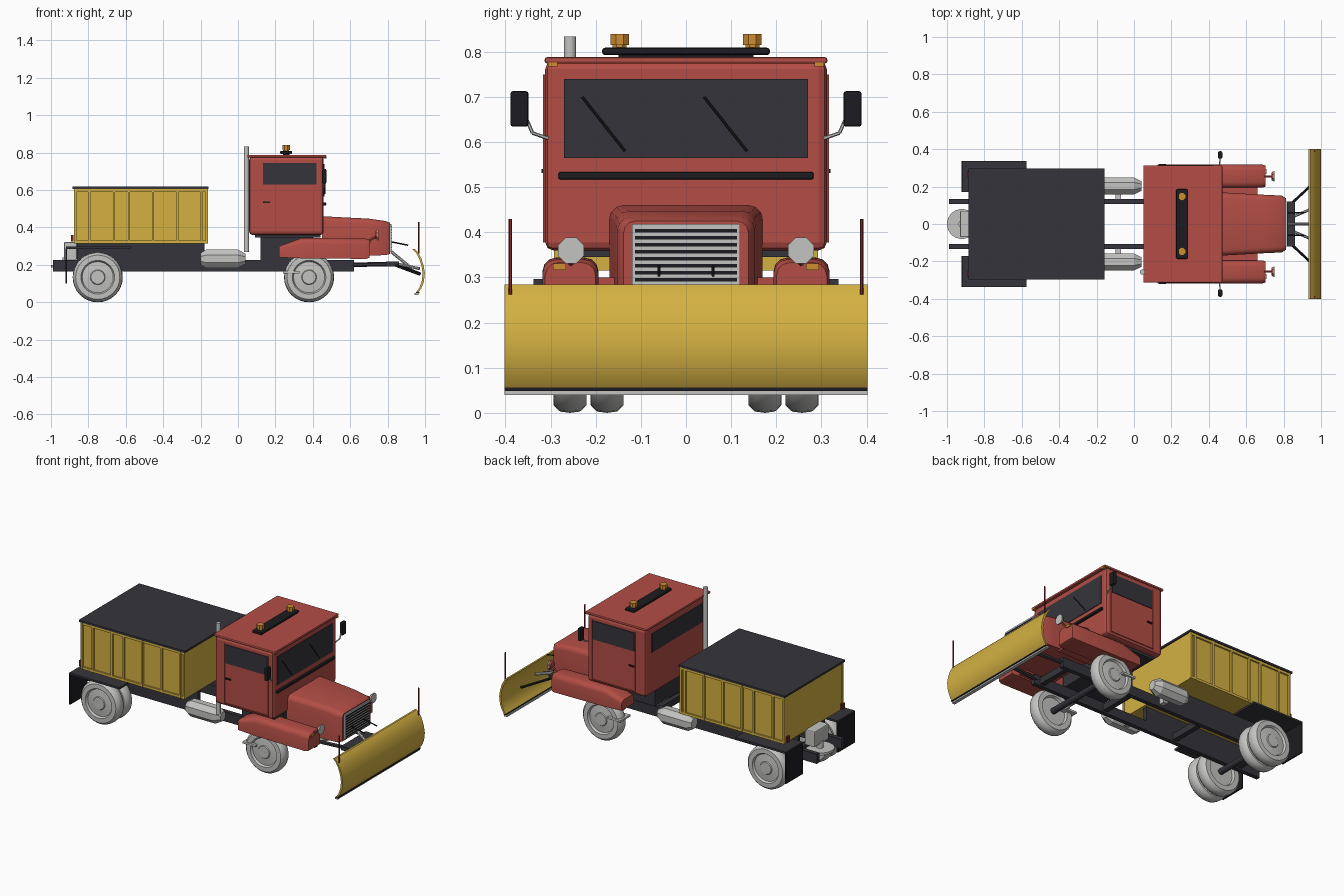
import bpy, bmesh, math
from mathutils import Vector

if "Cube" in bpy.data.objects:
    bpy.data.objects.remove(bpy.data.objects["Cube"])


def material(name, r, g, b):
    m = bpy.data.materials.new(name)
    m.use_nodes = True
    m.diffuse_color = (r, g, b, 1)
    m.node_tree.nodes["Principled BSDF"].inputs["Base Color"].default_value = (r, g, b, 1)
    return m


RED = material("cab red", 0.45, 0.075, 0.06)
YELLOW = material("plow yellow", 0.66, 0.44, 0.055)
DARK = material("charcoal", 0.035, 0.034, 0.043)
BLACK = material("trim black", 0.012, 0.012, 0.015)
GREY = material("light grey", 0.55, 0.55, 0.54)
ORANGE = material("amber", 0.62, 0.27, 0.03)
MAROON = material("marker red", 0.2, 0.02, 0.02)


def finish(name, bm, mat, smooth=False):
    bmesh.ops.recalc_face_normals(bm, faces=bm.faces)
    me = bpy.data.meshes.new(name)
    bm.to_mesh(me)
    bm.free()
    me.materials.append(mat)
    if smooth:
        me.shade_smooth()
        me.set_sharp_from_angle(angle=0.7)
    ob = bpy.data.objects.new(name, me)
    bpy.context.collection.objects.link(ob)
    return ob


def box(name, mat, x, y, z, bevel=0.0):
    """Box from (min, max) ranges, with an optional rounded edge."""
    bm = bmesh.new()
    bmesh.ops.create_cube(bm, size=1)
    for v in bm.verts:
        v.co = [r[0] + (c + 0.5) * (r[1] - r[0]) for c, r in zip(v.co, (x, y, z))]
    if bevel:
        bmesh.ops.bevel(bm, geom=bm.edges[:], offset=bevel, segments=2, profile=0.5, affect='EDGES')
    return finish(name, bm, mat)


def loft(name, mat, rings, smooth=False):
    """Skin a row of equal rings and cap both ends."""
    bm = bmesh.new()
    rows = [[bm.verts.new(p) for p in ring] for ring in rings]
    n = len(rows[0])
    for a, b in zip(rows, rows[1:]):
        for i in range(n):
            bm.faces.new((a[i], a[(i + 1) % n], b[(i + 1) % n], b[i]))
    bm.faces.new(rows[0])
    bm.faces.new(rows[-1])
    return finish(name, bm, mat, smooth)


def rod(name, mat, a, b, r, sides=8, r2=None):
    a, b = Vector(a), Vector(b)
    q = (b - a).to_track_quat('Z', 'Y')

    def ring(p, rad):
        return [p + q @ Vector((rad * math.cos(t), rad * math.sin(t), 0))
                for t in (math.tau * (i + 0.5) / sides for i in range(sides))]
    return loft(name, mat, [ring(a, r), ring(b, r if r2 is None else r2)], sides > 8)


def lathe_y(name, mat, profile, centre, side=1, sides=32):
    """Revolve (radius, offset) points around a y axis."""
    cx, cy, cz = centre
    return loft(name, mat, [[(cx + r * math.cos(math.tau * i / sides), side * (cy + o),
                              cz + r * math.sin(math.tau * i / sides)) for i in range(sides)]
                            for r, o in profile], True)


def shell(x, w, b, t, c, yc=0.0):
    """Cross-section with a rounded top."""
    pts = [(w, b)] + [(w - c + c * math.cos(k * math.pi / 6), t - c + c * math.sin(k * math.pi / 6))
                      for k in range(4)]
    pts += [(-y, z) for y, z in reversed(pts)]
    return [(x, yc + y, z) for y, z in pts]


def both(fn):
    for side, label in ((1, "left"), (-1, "right")):
        fn(side, label)


def yr(side, a, b):
    return sorted((side * a, side * b))


# Wheels
TYRE = [(0.02, -0.02), (0.082, -0.02), (0.088, -0.036), (0.118, -0.036), (0.131, -0.022),
        (0.134, 0), (0.131, 0.022), (0.118, 0.036), (0.09, 0.037), (0.083, 0.024),
        (0.04, 0.029), (0.036, 0.034), (0.012, 0.034)]


def wheels(s, label):
    for name, x, y in (("front", 0.38, 0.257), ("rear_outer", -0.75, 0.257), ("rear_inner", -0.75, 0.175)):
        lathe_y(f"{name}_wheel_{label}", GREY, TYRE, (x, y, 0.134), s)


both(wheels)
for name, x in (("front", 0.38), ("rear", -0.75)):
    rod(name + "_axle", DARK, (x, -0.24, 0.134), (x, 0.24, 0.134), 0.018, 12)


# Chassis, tanks and steps
def chassis(s, label):
    box("frame_rail_" + label, DARK, (-0.99, 0.62), yr(s, 0.108, 0.134), (0.165, 0.225))
    tank = [(-0.2, 0.03), (-0.17, 0.046), (0.0, 0.046), (0.04, 0.026)]
    loft("fuel_tank_" + label, GREY,
         [[(x, s * 0.203 + r * math.cos(t) * 1.06, 0.232 + r * math.sin(t) * 1.15)
           for t in (math.tau * (i + 0.5) / 8 for i in range(8))] for x, r in tank])
    box("tank_bracket_" + label, GREY, (-0.1, -0.07), yr(s, 0.13, 0.17), (0.18, 0.22))
    box("cab_step_" + label, GREY, (0.24, 0.33), yr(s, 0.2, 0.3), (0.154, 0.168), 0.003)
    rod("step_arm_" + label, GREY, (0.31, s * 0.12, 0.19), (0.31, s * 0.22, 0.162), 0.01)
    # Rear guards
    box("rear_guard_" + label, DARK, (-0.92, -0.575), yr(s, 0.17, 0.338), (0.285, 0.297))
    box("mud_flap_" + label, BLACK, (-0.922, -0.914), yr(s, 0.17, 0.338), (0.1, 0.287))
    box("tail_lamp_" + label, MAROON, (-0.892, -0.88), yr(s, 0.255, 0.28), (0.325, 0.36))


both(chassis)
for i, x in enumerate((-0.86, -0.4, 0.1, 0.55)):
    box(f"cross_member_{i}", DARK, (x, x + 0.03), (-0.11, 0.11), (0.175, 0.215))

# Load bed with ribs and cover
box("load_bed", YELLOW, (-0.872, -0.165), (-0.28, 0.28), (0.315, 0.607))
box("bed_cover", DARK, (-0.884, -0.157), (-0.296, 0.296), (0.606, 0.618))


def bed_sides(s, label):
    for i, x in enumerate((-0.87, -0.795, -0.663, -0.583, -0.455, -0.323, -0.195, -0.167)):
        box(f"bed_rib_{label}_{i}", YELLOW, (x - 0.006, x + 0.006), yr(s, 0.278, 0.292), (0.315, 0.606))
    for name, z in (("lower", 0.315), ("upper", 0.59)):
        box(f"bed_{name}_rail_{label}", YELLOW, (-0.876, -0.161), yr(s, 0.278, 0.29), (z, z + 0.015))
    box("bed_support_" + label, DARK, (-0.86, -0.18), yr(s, 0.11, 0.134), (0.225, 0.316))


both(bed_sides)

# Spreader at the back
box("spreader_chute", GREY, (-0.93, -0.862), (-0.07, 0.07), (0.225, 0.322), 0.006)
rod("spreader_shaft", GREY, (-0.92, 0, 0.18), (-0.92, 0, 0.24), 0.02, 12)
rod("spreader_disc", GREY, (-0.92, 0, 0.185), (-0.92, 0, 0.2), 0.08, 24)

# Cab
box("cab", RED, (0.06, 0.458), (-0.312, 0.312), (0.36, 0.78), 0.018)
box("roof", RED, (0.05, 0.472), (-0.313, 0.313), (0.774, 0.788), 0.005)
box("cab_floor", DARK, (0.09, 0.44), (-0.27, 0.27), (0.345, 0.362))
box("cab_mount", DARK, (0.12, 0.4), (-0.13, 0.13), (0.225, 0.35))
box("windshield", DARK, (0.452, 0.462), (-0.27, 0.27), (0.565, 0.74))
box("rear_window", DARK, (0.056, 0.064), (-0.25, 0.25), (0.62, 0.735))
box("cowl_bar", BLACK, (0.455, 0.472), (-0.283, 0.283), (0.517, 0.534), 0.005)
for i, y in enumerate((-0.23, 0.04)):
    rod(f"wiper_{i}", BLACK, (0.464, y, 0.7), (0.464, y + 0.095, 0.58), 0.003, 6)


def cab_sides(s, label):
    box("side_window_" + label, DARK, (0.135, 0.42), yr(s, 0.308, 0.316), (0.63, 0.745))
    for name, x, z in (("rear", (0.126, 0.131), (0.38, 0.75)), ("front", (0.423, 0.428), (0.38, 0.75)),
                       ("lower", (0.126, 0.428), (0.378, 0.383))):
        box(f"door_{name}_edge_{label}", RED, x, yr(s, 0.308, 0.317), z)
    box("door_handle_" + label, BLACK, (0.135, 0.17), yr(s, 0.311, 0.32), (0.532, 0.54))
    # Mirrors
    box("mirror_" + label, BLACK, (0.45, 0.472), yr(s, 0.349, 0.389), (0.634, 0.713), 0.006)
    rod("mirror_arm_" + label, GREY, (0.455, s * 0.305, 0.608), (0.46, s * 0.34, 0.62), 0.004, 6)
    rod("mirror_stem_" + label, GREY, (0.46, s * 0.34, 0.62), (0.46, s * 0.353, 0.65), 0.004, 6)
    box("roof_marker_" + label, ORANGE, (0.455, 0.474), yr(s, 0.285, 0.306), (0.768, 0.776))
    # Beacons
    rod("beacon_base_" + label, ORANGE, (0.257, s * 0.147, 0.808), (0.257, s * 0.147, 0.817), 0.017, 8)
    rod("beacon_" + label, ORANGE, (0.257, s * 0.147, 0.815), (0.257, s * 0.147, 0.84), 0.022, 8)


both(cab_sides)
box("light_bar", BLACK, (0.225, 0.29), (-0.186, 0.186), (0.793, 0.809), 0.006)
box("light_bar_mount", BLACK, (0.24, 0.275), (-0.15, 0.15), (0.786, 0.796))
rod("exhaust_stack", GREY, (0.045, -0.257, 0.27), (0.045, -0.257, 0.834), 0.014, 12)

# Hood and grille
loft("hood", RED, [shell(0.45, 0.17, 0.25, 0.46, 0.03), shell(0.7, 0.156, 0.25, 0.447, 0.03),
                   shell(0.79, 0.152, 0.252, 0.434, 0.03), shell(0.812, 0.138, 0.258, 0.425, 0.025)], True)
box("grille", GREY, (0.808, 0.82), (-0.12, 0.12), (0.268, 0.418))
for i in range(9):
    z = 0.276 + i * 0.0155
    box(f"grille_slot_{i}", BLACK, (0.815, 0.823), (-0.113, 0.113), (z, z + 0.007))


# Front fenders and lamps
def fenders(s, label):
    loft("fender_" + label, RED, [shell(0.22, 0.06, 0.24, 0.3, 0.02, s * 0.256),
                                  shell(0.34, 0.062, 0.235, 0.344, 0.03, s * 0.256),
                                  shell(0.685, 0.062, 0.232, 0.34, 0.03, s * 0.256),
                                  shell(0.703, 0.056, 0.238, 0.333, 0.03, s * 0.256)], True)
    box("fender_joint_" + label, RED, (0.36, 0.66), yr(s, 0.14, 0.21), (0.24, 0.3))
    box("turn_lamp_" + label, ORANGE, (0.7, 0.709), yr(s, 0.266, 0.295), (0.317, 0.331))
    rod("lamp_housing_" + label, RED, (0.735, s * 0.255, 0.36), (0.747, s * 0.255, 0.36), 0.022, 8, 0.03)
    rod("headlight_" + label, GREY, (0.745, s * 0.255, 0.36), (0.752, s * 0.255, 0.36), 0.031, 8)
    rod("lamp_post_" + label, RED, (0.69, s * 0.255, 0.325), (0.74, s * 0.255, 0.352), 0.006, 6)


both(fenders)

# Plow blade
OUTER = [(0.944, 0.285), (0.962, 0.268), (0.98, 0.235), (0.993, 0.195), (0.999, 0.155),
         (0.994, 0.11), (0.98, 0.075), (0.966, 0.055)]
section = OUTER + [(x - 0.012, z) for x, z in reversed(OUTER)]
loft("plow_blade", YELLOW, [[(x, y, z) for x, z in section] for y in (-0.402, 0.402)], True)
box("blade_seam", BLACK, (0.952, 0.97), (-0.402, 0.402), (0.049, 0.056))
box("cutting_edge", GREY, (0.945, 0.965), (-0.402, 0.402), (0.04, 0.05))


# Plow frame
def plow_frame(s, label):
    rod("blade_marker_" + label, MAROON, (0.966, s * 0.389, 0.262), (0.966, s * 0.389, 0.43), 0.004, 6)
    rod("push_arm_" + label, BLACK, (0.81, s * 0.08, 0.21), (0.972, s * 0.23, 0.15), 0.008, 6)
    rod("tilt_ram_" + label, GREY, (0.83, s * 0.03, 0.21), (0.97, s * 0.09, 0.18), 0.008, 8)
    rod("lift_link_" + label, BLACK, (0.81, s * 0.06, 0.325), (0.91, s * 0.06, 0.305), 0.004, 6)
    rod("frame_arm_" + label, DARK, (0.6, s * 0.115, 0.2), (0.83, s * 0.1, 0.205), 0.012, 6)


both(plow_frame)
box("plow_hitch", DARK, (0.79, 0.86), (-0.12, 0.12), (0.192, 0.217))
rod("center_arm", BLACK, (0.84, 0, 0.205), (0.975, 0, 0.15), 0.009, 6)
rod("lift_ram", GREY, (0.82, 0, 0.27), (0.93, 0, 0.18), 0.009, 8)
